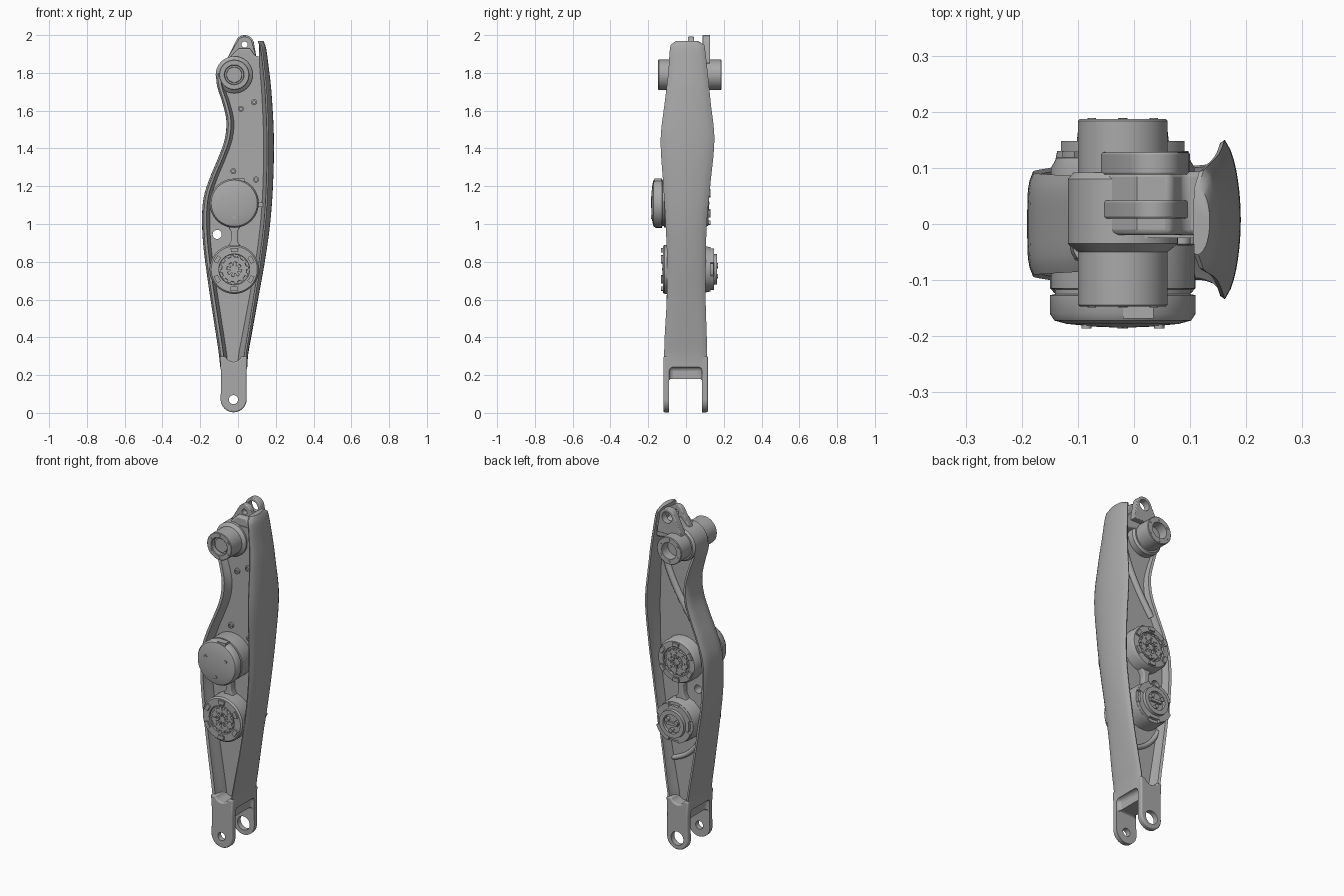
import bpy, bmesh, math

if "Cube" in bpy.data.objects:
    bpy.data.objects.remove(bpy.data.objects["Cube"])
grey = bpy.data.materials.new("satin grey")
grey.use_nodes = True
grey.diffuse_color = (0.4, 0.4, 0.4, 1)
grey.node_tree.nodes["Principled BSDF"].inputs["Base Color"].default_value = (0.4, 0.4, 0.4, 1)
HX = -0.02   # shared x of the joint axes

def smooth(ob):
    bpy.ops.object.select_all(action='DESELECT')
    ob.select_set(True)
    bpy.context.view_layer.objects.active = ob
    bpy.ops.object.shade_smooth_by_angle(angle=math.radians(38))

def finish(name, bm):
    bmesh.ops.remove_doubles(bm, verts=bm.verts, dist=1e-5)
    bmesh.ops.recalc_face_normals(bm, faces=bm.faces)
    me = bpy.data.meshes.new(name)
    bm.to_mesh(me)
    bm.free()
    ob = bpy.data.objects.new(name, me)
    bpy.context.collection.objects.link(ob)
    me.materials.append(grey)
    smooth(ob)
    return ob

def apply(ob, kind, **settings):
    mod = ob.modifiers.new(kind.lower(), kind)
    for key, value in settings.items():
        setattr(mod, key, value)
    bpy.context.view_layer.objects.active = ob
    bpy.ops.object.modifier_apply(modifier=mod.name)
    smooth(ob)

def cut(cutter, *targets):
    for ob in targets:
        apply(ob, 'BOOLEAN', object=cutter, operation='DIFFERENCE', solver='EXACT')
    bpy.data.objects.remove(cutter)

def curve(keys):
    """Smooth function through (z, value) keys."""
    def slope(i):
        a, b = keys[max(i - 1, 0)], keys[min(i + 1, len(keys) - 1)]
        return (b[1] - a[1]) / (b[0] - a[0])

    def f(z):
        z = min(max(z, keys[0][0]), keys[-1][0])
        i = next(i for i in range(len(keys) - 1) if z <= keys[i + 1][0])
        (z0, v0), (z1, v1) = keys[i], keys[i + 1]
        h = z1 - z0
        t = (z - z0) / h
        s = t * t * (3 - 2 * t)
        return v0 + (v1 - v0) * s + h * t * (1 - t) * ((1 - t) * slope(i) - t * slope(i + 1))
    return f

def loft(name, section, z0, z1, n=64):
    bm = bmesh.new()
    rings = []
    for k in range(n + 1):
        z = z0 + (z1 - z0) * k / n
        rings.append([bm.verts.new((x, y, z)) for x, y in section(z)])
    for a, b in zip(rings, rings[1:]):
        for i in range(len(a)):
            j = (i + 1) % len(a)
            bm.faces.new((a[i], a[j], b[j], b[i]))
    bm.faces.new(rings[0])
    bm.faces.new(rings[-1])
    return finish(name, bm)

def lathe(name, x, z, profile, n=64):
    """Turn (radius, y) points about an axis along y."""
    bm = bmesh.new()
    vs = [bm.verts.new((x + r, y, z)) for r, y in profile]
    es = [bm.edges.new(p) for p in zip(vs, vs[1:])]
    bmesh.ops.spin(bm, geom=vs + es, cent=(x, 0, z), axis=(0, 1, 0), angle=math.tau, steps=n)
    return finish(name, bm)

def drum(name, x, z, r, y0, y1, n=32):
    return lathe(name, x, z, [(0, y0), (r, y0), (r, y1), (0, y1)], n)

def stud_ring(name, x, z, ring, count, r, y0, y1, phase=0.0):
    for i in range(count):
        a = phase + math.tau * i / count
        drum(name, x + ring * math.cos(a), z + ring * math.sin(a), r, y0, y1, 12)

def plate(name, outline, y0, y1, bevel=0.0):
    bm = bmesh.new()
    f = bm.faces.new([bm.verts.new((x, y0, z)) for x, z in outline])
    out = bmesh.ops.extrude_face_region(bm, geom=[f])["geom"]
    bmesh.ops.translate(bm, verts=[g for g in out if isinstance(g, bmesh.types.BMVert)], vec=(0, y1 - y0, 0))
    ob = finish(name, bm)
    if bevel:
        apply(ob, 'BEVEL', width=bevel, segments=3, limit_method='ANGLE', angle_limit=math.radians(50))
    return ob

def arc(x, z, r, a0, a1, n=20):
    angles = [math.radians(a0 + (a1 - a0) * i / n) for i in range(n + 1)]
    return [(x + r * math.cos(a), z + r * math.sin(a)) for a in angles]

def arc_pads(name, z, r0, r1, count, fill, y0, y1, phase=0):
    """Ring of raised curved pads around a joint axis."""
    for k in range(count):
        a0 = phase + 360 * k / count
        a1 = a0 + 360 * fill / count
        plate(name, arc(HX, z, r0, a0, a1, 6) + arc(HX, z, r1, a1, a0, 6), y0, y1)

def box(name, lo, hi, bevel=0.0):
    return plate(name, [(lo[0], lo[2]), (hi[0], lo[2]), (hi[0], hi[2]), (lo[0], hi[2])], lo[1], hi[1], bevel)

# Silhouette curves
right = curve([(0.17, 0.046), (0.3, 0.053), (0.4, 0.07), (0.6, 0.106), (0.8, 0.142), (1.0, 0.17),
               (1.2, 0.185), (1.45, 0.19), (1.7, 0.177), (1.85, 0.16), (1.94, 0.147), (1.968, 0.135)])
left = curve([(0.17, -0.09), (0.3, -0.10), (0.5, -0.13), (0.7, -0.16), (0.9, -0.185), (1.05, -0.19),
              (1.15, -0.18), (1.25, -0.147), (1.35, -0.105), (1.45, -0.07), (1.55, -0.062),
              (1.65, -0.085), (1.72, -0.108), (1.78, -0.115), (1.85, -0.09), (1.88, -0.07)])
shell_front = curve([(0.17, -0.119), (0.4, -0.113), (0.6, -0.102), (0.8, -0.10), (1.0, -0.108), (1.2, -0.12),
                     (1.45, -0.134), (1.65, -0.112), (1.8, -0.094), (1.93, -0.085), (1.955, -0.077), (1.968, -0.055)])
shell_back = curve([(0.17, 0.115), (0.4, 0.11), (0.6, 0.104), (0.8, 0.105), (1.0, 0.11), (1.2, 0.128),
                    (1.45, 0.15), (1.65, 0.13), (1.8, 0.115), (1.93, 0.1), (1.955, 0.092), (1.968, 0.065)])
rim = curve([(0.17, 0.114), (0.4, 0.108), (0.7, 0.10), (1.05, 0.092), (1.5, 0.08), (1.82, 0.06)])
bulge = curve([(0.17, 0.002), (0.5, 0.007), (0.9, 0.016), (1.5, 0.02), (1.968, 0.012)])
root = curve([(0.17, 0.055), (0.6, 0.052), (1.8, 0.055), (1.968, 0.03)])

def shell_section(z):
    e, a, b, c = right(z), shell_front(z), shell_back(z), bulge(z)
    m, h = (a + b) / 2, (b - a) / 2
    outer = [(e - c * t * t - 0.008 * t ** 8, m + h * t) for t in [i / 8 for i in range(-8, 9)]]
    lip = c + 0.016
    inner = [(e - lip - max(root(z) - lip, 0) * (1 - t * t) ** 2, m + h * 0.96 * t)
             for t in [i / 6 for i in range(6, -7, -1)]]
    return outer + inner

def rail_section(z):
    e, h = left(z), rim(z)
    outer = [(e + 0.01 * abs(t) ** 5, h * t) for t in [i / 6 for i in range(6, -7, -1)]]
    inner = [(e + 0.024 + 0.02 * (1 - t * t) ** 2, h * 0.95 * t) for t in [i / 6 for i in range(-6, 7)]]
    return outer + inner

def web_section(z):
    a, b = left(z) + 0.02, right(z) - 0.035
    return [(a, -0.025), (b, -0.025), (b, 0.045), (a, 0.045)]

shell = loft("outer_shell", shell_section, 0.19, 1.968, 90)
rail = loft("inner_rail", rail_section, 0.19, 1.8)
web = loft("centre_web", web_section, 0.25, 1.88)

# Forked lower end, with a rounded pocket floor on top and an arched slot below
fork = plate("lower_fork", arc(HX - 0.003, 0.072, 0.069, 180, 360) + [(0.045, 0.2), (0.049, 0.3)] +
             arc(HX - 0.004, 0.315, 0.045, -20, -160, 10) + [(-0.096, 0.3), (-0.089, 0.2)], -0.12, 0.116, 0.008)
cut(box("slot_cutter", (-0.3, -0.09, -0.1), (0.3, 0.086, 0.18), 0.012), fork)
for lo, hi in ((0.025, 0.3), (-0.3, -0.07)):
    cut(box("arch_cutter", (lo, -0.09, -0.1), (hi, 0.086, 0.243), 0.022), fork, shell, rail)
cut(drum("front_pin_cutter", HX - 0.004, 0.07, 0.024, -0.3, 0), fork)
cut(drum("back_pin_cutter", HX - 0.004, 0.07, 0.04, 0, 0.3), fork)

# Web hole and screws
cut(drum("web_hole_cutter", -0.11, 0.945, 0.024, -0.3, 0.3), web, rail)
for x, z in ((0.015, 1.61), (0.085, 1.645), (-0.025, 1.28), (0.095, 1.235)):
    lathe("web_screw", x, z, [(0, -0.028), (0.008, -0.028), (0.008, -0.038), (0.016, -0.036), (0.016, 0), (0, 0)], 16)

# Upper pivot
lathe("upper_pivot", HX, 1.79, [(0, -0.13), (0.04, -0.13), (0.042, -0.12), (0.05, -0.12), (0.05, -0.144),
      (0.053, -0.147), (0.077, -0.147), (0.08, -0.144), (0.08, 0.184), (0.077, 0.187), (0.048, 0.187),
      (0.048, 0.13), (0, 0.13)])
lathe("upper_collar", HX, 1.79, [(0, -0.045), (0.08, -0.05), (0.098, -0.035), (0.098, 0.08), (0.088, 0.092), (0, 0.092)])
for y0, y1 in ((-0.149, -0.13), (0.17, 0.189)):
    stud_ring("pivot_screw", HX, 1.79, 0.064, 6, 0.007, y0, y1, 0.5)

# Top bridge and clevis lugs
plate("top_bridge", [(-0.05, 1.83), (0.13, 1.8), (0.128, 1.885), (0.09, 1.89), (0.065, 1.93), (0.005, 1.93),
                     (-0.055, 1.87)], -0.02, 0.094, 0.01)
for side, y0, y1, r, hole in (("front", 0.01, 0.042, 0.042, 0.016), ("back", 0.088, 0.128, 0.05, 0.033)):
    lug = plate(side + "_lug", [(-0.06, 1.85), (0.1, 1.85), (0.097, 1.885)] + arc(0.035, 1.95, r, 15, 145) +
                [(-0.052, 1.885)], y0, y1, 0.004)
    cut(drum("lug_cutter", 0.035, 1.95, hole, -0.3, 0.3), lug)

# Middle joint: domed cap in front, ribbed drive face behind
lathe("middle_joint", HX, 1.11, [(0, -0.185), (0.05, -0.183), (0.1, -0.178), (0.122, -0.172), (0.13, -0.16),
      (0.13, -0.127), (0.121, -0.125), (0.121, -0.117), (0.128, -0.115), (0.128, 0.1), (0.118, 0.118),
      (0.085, 0.12), (0.083, 0.108), (0.07, 0.108), (0.068, 0.12), (0.04, 0.12), (0.038, 0.108), (0, 0.108)])
for x, z in ((-0.085, 1.14), (0.045, 1.14), (HX, 1.035)):
    drum("cap_screw", x, z, 0.009, -0.186, -0.17, 12)
box("cap_latch", (-0.02, -0.168, 1.215), (0.035, -0.13, 1.24))
box("side_clip", (0.1, -0.05, 1.09), (0.15, -0.02, 1.115))

# Lower joint: ribbed face in front, stepped drive behind
lathe("lower_joint", HX, 0.76, [(0, -0.112), (0.038, -0.112), (0.04, -0.123), (0.065, -0.123), (0.067, -0.112),
      (0.08, -0.112), (0.082, -0.123), (0.122, -0.123), (0.13, -0.114), (0.13, -0.03), (0.125, 0.0),
      (0.122, 0.105), (0.117, 0.13), (0.1, 0.13), (0.1, 0.146), (0.082, 0.148), (0.08, 0.165),
      (0.055, 0.165), (0.053, 0.15), (0, 0.15)])

# Matching drive details on both ribbed faces
for z, y0, y1, pad in ((0.76, -0.108, -0.124, -0.132), (1.11, 0.104, 0.122, 0.129)):
    arc_pads("drive_spokes", z, 0.02, 0.041, 8, 0.5, y0, y1)
    arc_pads("drive_teeth", z, 0.065, 0.076, 12, 0.5, y0, y1)
    stud_ring("drive_screw", HX, z, 0.052, 8, 0.006, y0, y1 * 1.015)
    arc_pads("face_pads", z, 0.092, 0.114, 6, 0.35, y0, pad, 19)
arc_pads("lock_ring", 0.76, 0.085, 0.116, 4, 0.6, 0.125, 0.148, 18)
stud_ring("drive_lug", HX, 0.76, 0.036, 3, 0.012, 0.145, 0.17, 0.6)
box("drive_bar", (-0.055, 0.145, 0.752), (0.015, 0.163, 0.768))

# Neck joining the two joints
plate("joint_neck", [(-0.065, 0.86), (0.025, 0.86), (-0.003, 0.91), (-0.003, 0.96), (0.025, 1.01), (-0.065, 1.01),
                     (-0.037, 0.96), (-0.037, 0.91)], -0.065, 0.08, 0.006)

# Curved ribs on the back of the web
for name, radius, points in (("upper_rib", 0.02, [(0.12, 1.76), (0.09, 1.6), (0.02, 1.48), (-0.08, 1.34)]),
                             ("lower_rib", 0.014, [(-0.125, 0.66), (-0.09, 0.57), (-0.02, 0.52), (0.06, 0.5)])):
    cu = bpy.data.curves.new(name, 'CURVE')
    cu.dimensions = '3D'
    cu.bevel_depth = radius
    cu.use_fill_caps = True
    sp = cu.splines.new('NURBS')
    sp.points.add(len(points) - 1)
    for p, (x, z) in zip(sp.points, points):
        p.co = (x, 0.045, z, 1)
    sp.use_endpoint_u = True
    cu.materials.append(grey)
    bpy.context.collection.objects.link(bpy.data.objects.new(name, cu))
